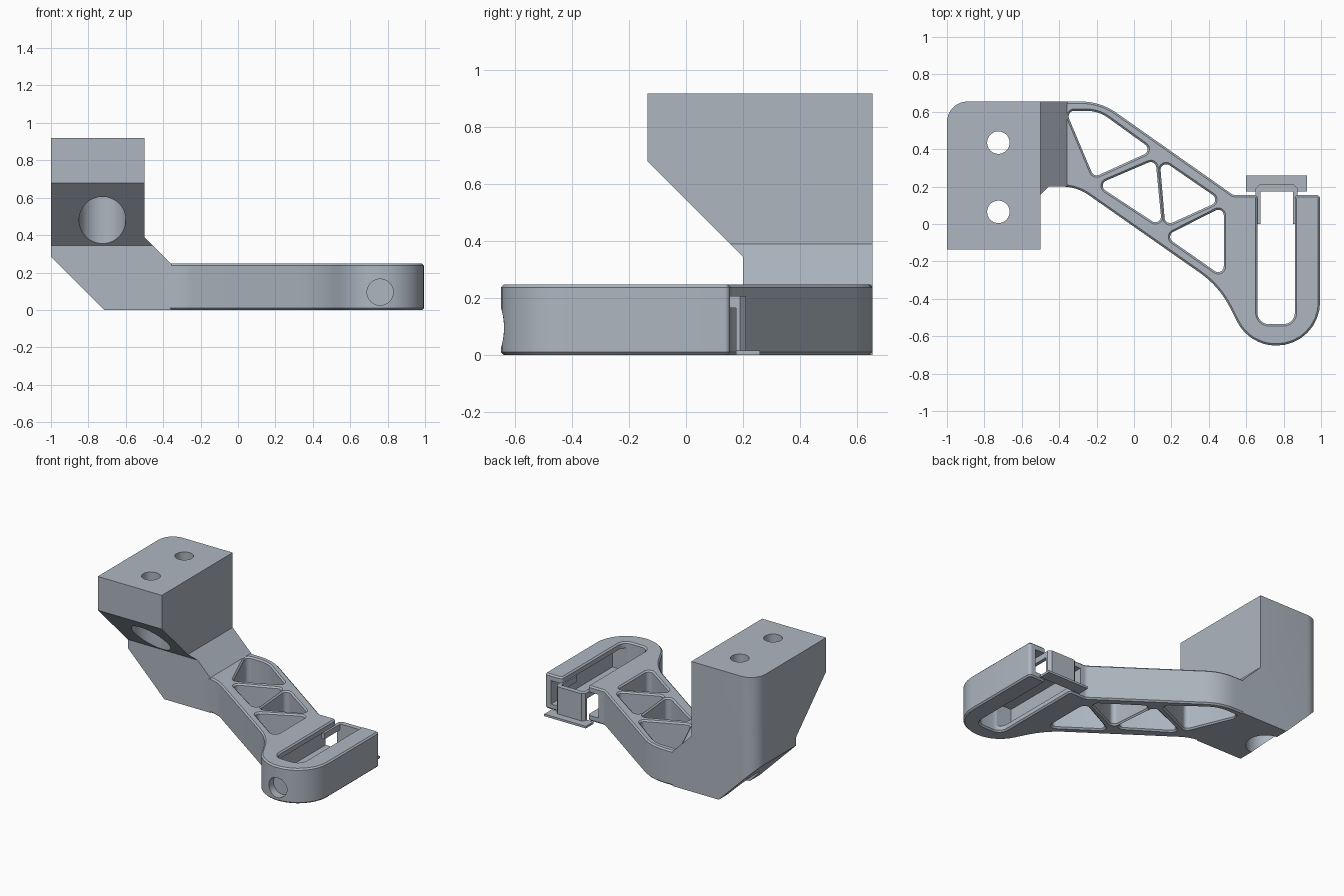
import bpy, bmesh, math
from mathutils import Vector

if "Cube" in bpy.data.objects:
    bpy.data.objects.remove(bpy.data.objects["Cube"])

grey = bpy.data.materials.new("blue_grey")
grey.diffuse_color = (0.42, 0.47, 0.53, 1)
grey.use_nodes = True
grey.node_tree.nodes["Principled BSDF"].inputs["Base Color"].default_value = grey.diffuse_color


def fillet(pts, steps=8):
    """Round polygon corners given as (u, v, radius)."""
    out = []
    for i, p in enumerate(pts):
        c = Vector(p[:2])
        r = p[2] if len(p) > 2 else 0
        if not r:
            out.append(c)
            continue
        a = (Vector(pts[i - 1][:2]) - c).normalized()
        b = (Vector(pts[(i + 1) % len(pts)][:2]) - c).normalized()
        half = a.angle(b) / 2
        centre = c + (a + b).normalized() * (r / math.sin(half))
        s = c + a * (r / math.tan(half)) - centre
        e = c + b * (r / math.tan(half)) - centre
        turn = math.atan2(s.x * e.y - s.y * e.x, s.dot(e))
        for k in range(steps + 1):
            t = turn * k / steps
            out.append(centre + Vector((s.x * math.cos(t) - s.y * math.sin(t),
                                        s.x * math.sin(t) + s.y * math.cos(t))))
    return out


def orient(loop, ccw):
    area = sum(loop[i - 1].x * p.y - p.x * loop[i - 1].y for i, p in enumerate(loop))
    return loop if (area > 0) == ccw else loop[::-1]


def inset(loop, d):
    """Shift a loop towards its left side."""
    out = []
    for i, p in enumerate(loop):
        a = (p - loop[i - 1]).normalized()
        b = (loop[(i + 1) % len(loop)] - p).normalized()
        na, nb = Vector((-a.y, a.x)), Vector((-b.y, b.x))
        out.append(p + (na + nb) * (d / (1 + na.dot(nb))))
    return out


def prism(name, outline, axis, lo, hi, holes=(), chamfer=0):
    """Extrude an outline with holes along an axis, optionally chamfering the rims."""
    place = {"x": lambda u, v, w: (w, u, v), "y": lambda u, v, w: (u, w, v),
             "z": lambda u, v, w: (u, v, w)}[axis]
    bm = bmesh.new()
    caps = [[], []]
    loops = [orient(fillet(outline), True)] + [orient(fillet(h), False) for h in holes]
    levels = [(0, lo), (0, hi)]
    if chamfer:
        levels = [(chamfer, lo), (0, lo + chamfer), (0, hi - chamfer), (chamfer, hi)]
    for loop in loops:
        rings = [[bm.verts.new(place(p.x, p.y, w)) for p in inset(loop, d)] for d, w in levels]
        n = len(loop)
        for r0, r1 in zip(rings, rings[1:]):
            for i in range(n):
                bm.faces.new((r0[i - 1], r0[i], r1[i], r1[i - 1]))
        for cap, ring in zip(caps, (rings[0], rings[-1])):
            cap += [bm.edges.get((ring[i - 1], ring[i])) for i in range(n)]
    for cap in caps:
        bmesh.ops.triangle_fill(bm, edges=cap, use_beauty=True)
    bmesh.ops.recalc_face_normals(bm, faces=bm.faces)
    me = bpy.data.meshes.new(name)
    bm.to_mesh(me)
    bm.free()
    me.materials.append(grey)
    ob = bpy.data.objects.new(name, me)
    bpy.context.collection.objects.link(ob)
    return ob


def box(name, x0, x1, y0, y1, z0, z1):
    return prism(name, [(x0, y0), (x1, y0), (x1, y1), (x0, y1)], "z", z0, z1)


def cylinder(name, u, v, r, axis, lo, hi):
    pts = [(u + r * math.cos(math.tau * k / 48), v + r * math.sin(math.tau * k / 48))
           for k in range(48)]
    return prism(name, pts, axis, lo, hi)


def combine(ob, other, op):
    mod = ob.modifiers.new("combine", "BOOLEAN")
    mod.operation, mod.object, mod.solver = op, other, "EXACT"
    bpy.context.view_layer.objects.active = ob
    bpy.ops.object.modifier_apply(modifier=mod.name)
    bpy.data.objects.remove(other)


# Mounting block: front profile cut by the side profile and the rounded plan
block = prism("bracket", [(-0.715, 0), (-0.355, 0), (-0.355, 0.245), (-0.5, 0.39),
                          (-0.5, 0.918), (-1, 0.918), (-1, 0.285)], "y", -1, 1)
combine(block, prism("side_cut", [(0.2, -1), (1, -1), (1, 2), (-0.5, 2), (-0.5, 1.045),
                                  (0.2, 0.345)], "x", -2, 2), "INTERSECT")
combine(block, prism("plan_cut", [(-1, -0.135), (0, -0.135), (0, 0.655), (-1, 0.655, 0.11)],
                     "z", -1, 2), "INTERSECT")

# Truss arm with the forked slot end
outline = [(-0.45, 0.655), (-0.18, 0.655, 0.33), (0.53, 0.155, 0.04), (0.66, 0.155, 0.02),
           (0.66, -0.535, 0.06), (0.86, -0.535, 0.06), (0.86, 0.155, 0.02),
           (0.995, 0.155, 0.02), (0.995, -0.65, 0.233), (0.616, -0.65, 0.233),
           (0.455, -0.333, 0.5), (-0.307, 0.2, 0.25), (-0.45, 0.2)]
windows = [[(-0.365, 0.605, 0.03), (-0.19, 0.605, 0.2), (0.102, 0.394, 0.03), (-0.215, 0.25, 0.03)],
           [(-0.2, 0.21, 0.03), (0.115, 0.345, 0.03), (0.15, -0.02, 0.03)],
           [(0.137, 0.35, 0.03), (0.465, 0.125, 0.03), (0.167, -0.01, 0.03)],
           [(0.165, -0.065, 0.03), (0.48, 0.095, 0.03), (0.48, -0.285, 0.03)]]
arm = prism("arm", outline, "z", 0, 0.247, windows, 0.01)

# Wide channel inside the fork and the blind hole in its nose
combine(arm, box("channel", 0.575, 0.945, -0.53, 0.3, 0.04, 0.205), "DIFFERENCE")
combine(arm, cylinder("nose_hole", 0.76, 0.095, 0.07, "y", -0.8, -0.59), "DIFFERENCE")
combine(block, arm, "UNION")

# Screw holes with wide counterbores from below
for y in (0.065, 0.435):
    combine(block, cylinder("counterbore", -0.725, y, 0.125, "z", -0.5, 0.75), "DIFFERENCE")
    combine(block, cylinder("screw_hole", -0.725, y, 0.06, "z", 0.5, 1.2), "DIFFERENCE")

# End clip closing the slot: wall, foot plate and side rails
clip = [prism("clip_wall", [(0.65, 0.175), (0.875, 0.175), (0.875, 0.19), (0.855, 0.21),
                            (0.67, 0.21), (0.65, 0.19)], "z", 0.01, 0.207),
        box("clip_foot", 0.6, 0.925, 0.175, 0.26, 0, 0.015)]
for side in (-1, 1):
    x = 0.7625 + side * 0.1
    clip.append(box("clip_rail", x - 0.0125, x + 0.0125, 0.0, 0.18, 0.165, 0.207))

# Smooth the curved walls, keep edges crisp
for ob in [block] + clip:
    bpy.ops.object.select_all(action="DESELECT")
    ob.select_set(True)
    bpy.context.view_layer.objects.active = ob
    bpy.ops.object.shade_smooth_by_angle(angle=math.radians(25))
